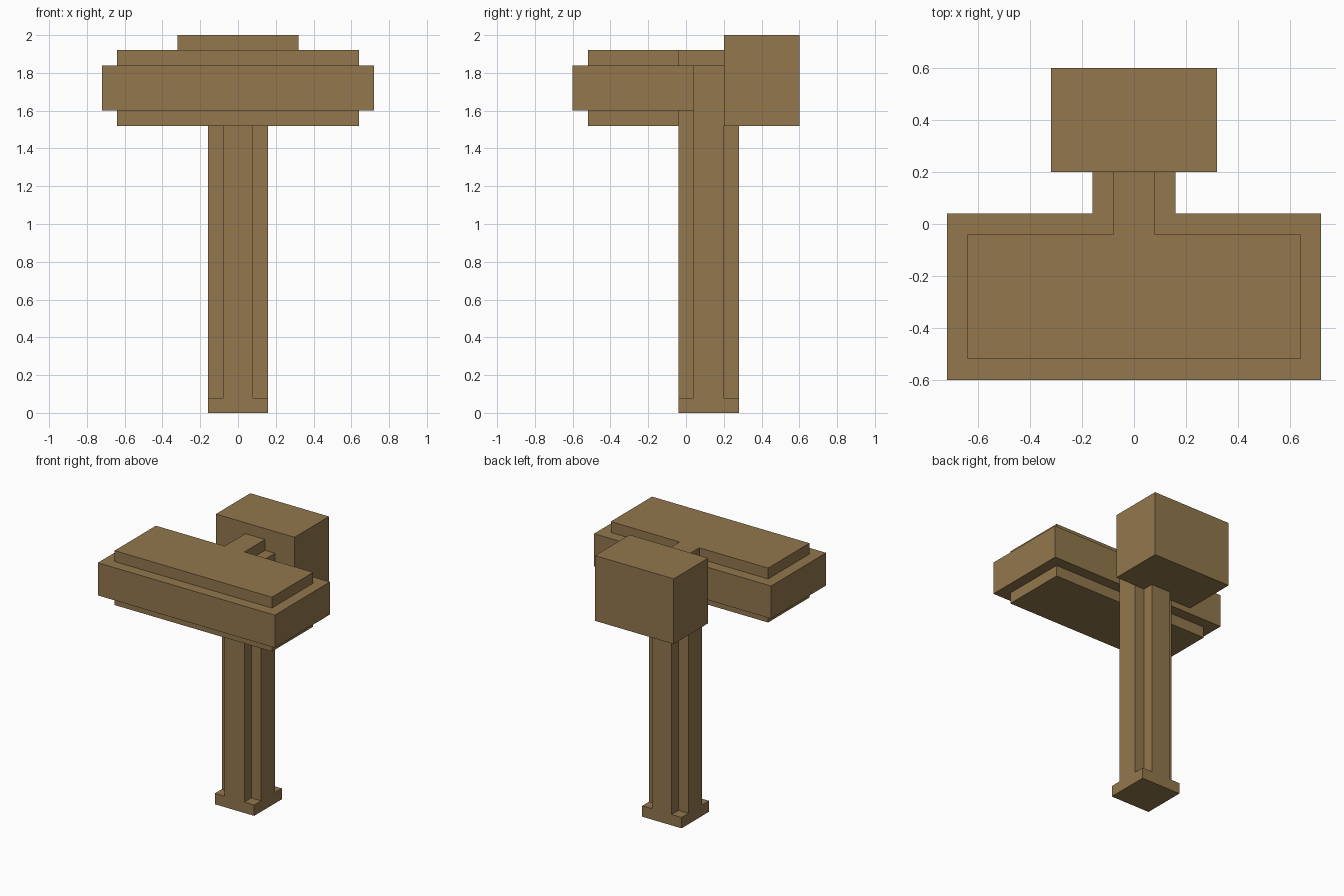
import bpy
import bmesh

if "Cube" in bpy.data.objects:
    bpy.data.objects.remove(bpy.data.objects["Cube"], do_unlink=True)

U = 0.08  # all sizes are multiples of this block unit
POST_Y = 0.12

# One flat wood colour
wood = bpy.data.materials.new("brown_wood")
wood.use_nodes = True
colour = (0.287, 0.184, 0.074, 1.0)
wood.diffuse_color = colour
wood.node_tree.nodes["Principled BSDF"].inputs["Base Color"].default_value = colour


def prism(name, outline, bottom, top):
    """Extrude a flat xy outline from bottom to top."""
    bm = bmesh.new()
    base = bm.faces.new([bm.verts.new((x, y, bottom)) for x, y in outline])
    ext = bmesh.ops.extrude_face_region(bm, geom=[base])
    verts = [v for v in ext["geom"] if isinstance(v, bmesh.types.BMVert)]
    bmesh.ops.translate(bm, verts=verts, vec=(0, 0, top - bottom))
    bmesh.ops.recalc_face_normals(bm, faces=bm.faces)
    mesh = bpy.data.meshes.new(name)
    bm.to_mesh(mesh)
    bm.free()
    mesh.materials.append(wood)
    obj = bpy.data.objects.new(name, mesh)
    bpy.context.collection.objects.link(obj)
    return obj


def block(name, half_width, front, back, bottom, top):
    """Box centred on x."""
    w = half_width
    return prism(name, [(-w, front), (w, front), (w, back), (-w, back)], bottom, top)


# Post: square foot and cross-shaped shaft
block("post_foot", 2 * U, POST_Y - 2 * U, POST_Y + 2 * U, 0, U)
quarter = [(2, -1), (2, 1), (1, 1)]
cross = []
for turn in range(4):
    cross += [(x * U, POST_Y + y * U) for x, y in quarter]
    quarter = [(-y, x) for x, y in quarter]
prism("post_shaft", cross, U, 1.84)

# Ridge along the top of the neck
block("neck_ridge", U, -0.04, 0.20, 1.84, 1.92)

# Wide front slab, with a narrower panel standing out above and below
block("front_slab", 0.72, -0.60, 0.04, 1.60, 1.84)
block("top_panel", 0.64, -0.52, -0.04, 1.84, 1.92)
block("bottom_panel", 0.64, -0.52, -0.04, 1.52, 1.60)

# Rear block
block("rear_block", 0.32, 0.20, 0.60, 1.52, 2.00)
